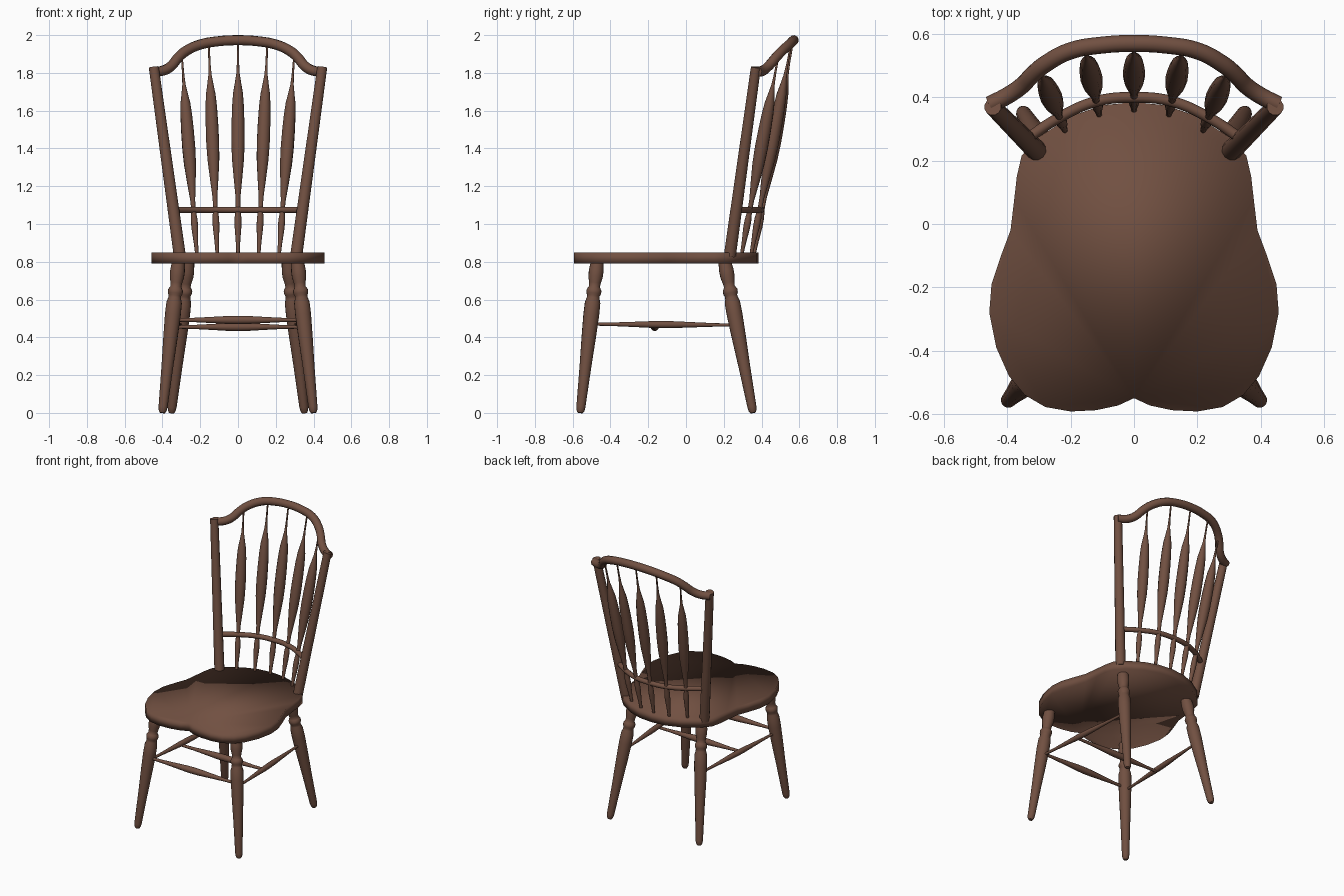
import bpy
import bmesh
from math import cos, sin, pi, radians
from mathutils import Vector

if "Cube" in bpy.data.objects:
    bpy.data.objects.remove(bpy.data.objects["Cube"], do_unlink=True)

wood = bpy.data.materials.new("brown_wood")
wood.use_nodes = True
wood.diffuse_color = (0.165, 0.08, 0.053, 1)
wood.node_tree.nodes["Principled BSDF"].inputs["Base Color"].default_value = wood.diffuse_color


def add_mesh(name, bm):
    bmesh.ops.recalc_face_normals(bm, faces=bm.faces)
    mesh = bpy.data.meshes.new(name)
    bm.to_mesh(mesh)
    bm.free()
    mesh.materials.append(wood)
    obj = bpy.data.objects.new(name, mesh)
    bpy.context.collection.objects.link(obj)
    return obj


def smooth(obj, angle=50):
    bpy.ops.object.select_all(action="DESELECT")
    obj.select_set(True)
    bpy.context.view_layer.objects.active = obj
    bpy.ops.object.shade_smooth_by_angle(angle=radians(angle))


def turned(name, start, end, profile, sides=16):
    """Lathe a (fraction, radius) profile along the line from start to end."""
    start, end = Vector(start), Vector(end)
    turn = (end - start).to_track_quat("Z", "Y")
    bm = bmesh.new()
    rings = []
    for t, r in profile:
        centre = start.lerp(end, t)
        rings.append([bm.verts.new(centre + turn @ Vector((r * cos(a), r * sin(a), 0)))
                      for a in (2 * pi * i / sides for i in range(sides))])
    for low, high in zip(rings, rings[1:]):
        for i in range(sides):
            j = (i + 1) % sides
            bm.faces.new((low[i], low[j], high[j], high[i]))
    bm.faces.new(rings[0])
    bm.faces.new(rings[-1])
    smooth(add_mesh(name, bm))


def bent_rail(name, half, radius):
    """Sweep a round section along a path mirrored about x = 0."""
    points = [(-x, y, z) for x, y, z in half[:0:-1]] + half
    curve = bpy.data.curves.new(name, "CURVE")
    curve.dimensions = "3D"
    curve.bevel_depth = radius
    curve.bevel_resolution = 3
    curve.use_fill_caps = True
    curve.resolution_u = 5
    spline = curve.splines.new("BEZIER")
    spline.bezier_points.add(len(points) - 1)
    for bez, p in zip(spline.bezier_points, points):
        bez.co = p
        bez.handle_left_type = bez.handle_right_type = "AUTO"
    curve.materials.append(wood)
    obj = bpy.data.objects.new(name, curve)
    bpy.context.collection.objects.link(obj)
    bpy.ops.object.select_all(action="DESELECT")
    obj.select_set(True)
    bpy.context.view_layer.objects.active = obj
    bpy.ops.object.convert(target="MESH")
    smooth(bpy.context.view_layer.objects.active)


# Seat: slab with two front lobes and a narrower rounded back
seat_half = [(0, -.55), (.05, -.573), (.12, -.588), (.2, -.592), (.28, -.578), (.345, -.54),
             (.395, -.48), (.435, -.39), (.457, -.28), (.45, -.19), (.42, -.1), (.39, -.02),
             (.378, .08), (.37, .15), (.355, .215), (.3, .275), (.2, .34), (.1, .375), (0, .385)]
outline = seat_half + [(-x, y) for x, y in seat_half[-2:0:-1]]
bm = bmesh.new()
base = bm.faces.new([bm.verts.new((x, y, .79)) for x, y in outline])
raised = bmesh.ops.extrude_face_region(bm, geom=[base], use_keep_orig=True)
bmesh.ops.translate(bm, vec=(0, 0, .06),
                    verts=[v for v in raised["geom"] if isinstance(v, bmesh.types.BMVert)])
smooth(add_mesh("seat", bm), 180)

# Turned legs, listed from foot to seat
leg_profile = [(0, .014), (.015, .021), (.04, .024), (.3, .031), (.5, .038), (.65, .042),
               (.73, .041), (.76, .034), (.775, .033), (.79, .039), (.81, .04), (.825, .034),
               (.835, .029), (.86, .031), (.9, .038), (.94, .039), (1, .034)]
leg_ends = {"front": ((.40, -.56, 0), (.315, -.47, .8)),
            "back": ((.352, .355, 0), (.265, .205, .8))}


def flip(point, side):
    return (point[0] * side, point[1], point[2])


def leg_point(which, z):
    foot, top = map(Vector, leg_ends[which])
    return foot.lerp(top, z / .8)


# Stretchers swell in the middle
stretcher = [(0, .009), (.15, .011), (.32, .017), (.42, .021), (.5, .022),
             (.58, .021), (.68, .017), (.85, .011), (1, .009)]
slim = [(t, r * .85) for t, r in stretcher]
post_profile = [(0, .033), (.5, .03), (1, .027)]

for side, label in ((1, "left"), (-1, "right")):
    for which, (foot, top) in leg_ends.items():
        turned(f"{which}_{label}_leg", flip(foot, side), flip(top, side), leg_profile)
    turned(f"{label}_side_stretcher", flip(leg_point("front", .47), side),
           flip(leg_point("back", .465), side), slim, 12)
    turned(f"{label}_back_post", flip((.308, .232, .83), side),
           flip((.446, .37, 1.83), side), post_profile, 12)

front = leg_point("front", .492)
turned("front_stretcher", flip(front, -1), front, stretcher, 12)
turned("middle_stretcher", (-.325, -.165, .455), (.325, -.165, .455), stretcher, 12)

# Crest rail and lower back rail
bent_rail("crest_rail", [(0, .57, 1.973), (.1, .565, 1.968), (.2, .547, 1.95), (.28, .505, 1.913),
                         (.32, .472, 1.877), (.355, .436, 1.835), (.4, .405, 1.811),
                         (.455, .377, 1.806)], .027)
bent_rail("lower_back_rail", [(0, .4, 1.075), (.12, .387, 1.075), (.24, .334, 1.075),
                              (.34, .268, 1.075)], .017)

# Back spindles: small swelling below the lower rail, long paddle above it
spindle_profile = [(0, .009), (.06, .012), (.13, .018), (.17, .018), (.22, .012), (.27, .013),
                   (.36, .023), (.45, .032), (.53, .035), (.62, .034), (.7, .031), (.76, .026),
                   (.8, .018), (.85, .009), (.9, .006), (1, .005)]
spindles = [("centre", 0, (0, .36, .84), (0, .566, 1.965)),
            ("inner", 1, (.11, .345, .84), (.155, .557, 1.955)),
            ("outer", 1, (.218, .295, .84), (.298, .49, 1.895))]
for name, paired, low, high in spindles:
    for side in (1, -1) if paired else (1,):
        label = name + ("_left" if side > 0 else "_right") * paired
        turned(f"{label}_spindle", flip(low, side), flip(high, side), spindle_profile, 12)
